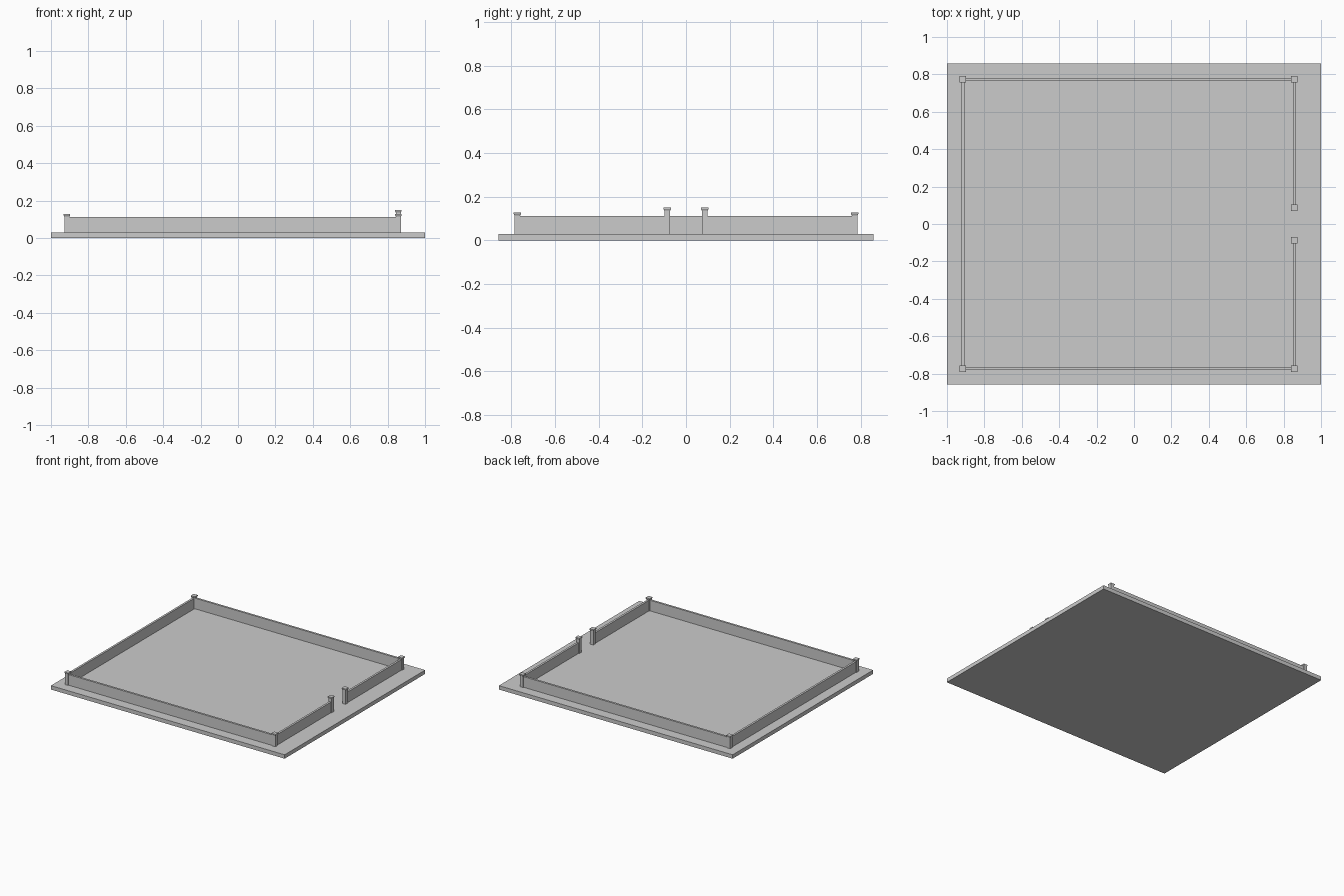
import bpy, bmesh

if "Cube" in bpy.data.objects:
    bpy.data.objects.remove(bpy.data.objects["Cube"])

BASE_TOP, WALL_TOP, WALL_T = 0.03, 0.112, 0.016
X0, X1, Y, GATE = -0.915, 0.857, 0.773, 0.086


def box(name, x0, x1, y0, y1, z0, z1):
    bpy.ops.mesh.primitive_cube_add(size=1, location=((x0 + x1) / 2, (y0 + y1) / 2, (z0 + z1) / 2))
    ob = bpy.context.object
    ob.name = name
    ob.scale = (x1 - x0, y1 - y0, z1 - z0)
    return ob


def post(name, x, y, top):
    # square shaft flaring out to a thin flat cap
    profile = [(0.0135, BASE_TOP), (0.0135, top - 0.013), (0.0175, top - 0.006), (0.0175, top)]
    bm = bmesh.new()
    rings = [[bm.verts.new((x + sx * r, y + sy * r, z))
              for sx, sy in ((-1, -1), (1, -1), (1, 1), (-1, 1))] for r, z in profile]
    for a, b in zip(rings, rings[1:]):
        for i in range(4):
            j = (i + 1) % 4
            bm.faces.new((a[i], a[j], b[j], b[i]))
    bm.faces.new(rings[0][::-1])
    bm.faces.new(rings[-1])
    me = bpy.data.meshes.new(name)
    bm.to_mesh(me)
    bm.free()
    bpy.context.collection.objects.link(bpy.data.objects.new(name, me))


# ground slab
box("base_slab", -1, 1, -0.858, 0.858, 0, BASE_TOP)

# long rear wall
h = WALL_T / 2
box("closed_end_wall", X0 - h, X0 + h, -Y, Y, BASE_TOP, WALL_TOP)

# side walls, gate end walls and posts, mirrored in y
for s, side in ((-1, "front"), (1, "back")):
    box(side + "_wall", X0, X1, s * Y - h, s * Y + h, BASE_TOP, WALL_TOP)
    y0, y1 = sorted((s * GATE, s * Y))
    box(side + "_gate_wall", X1 - h, X1 + h, y0, y1, BASE_TOP, WALL_TOP)
    post(side + "_left_corner_post", X0, s * Y, 0.128)
    post(side + "_right_corner_post", X1, s * Y, 0.128)
    post(side + "_gate_post", X1, s * GATE, 0.15)
